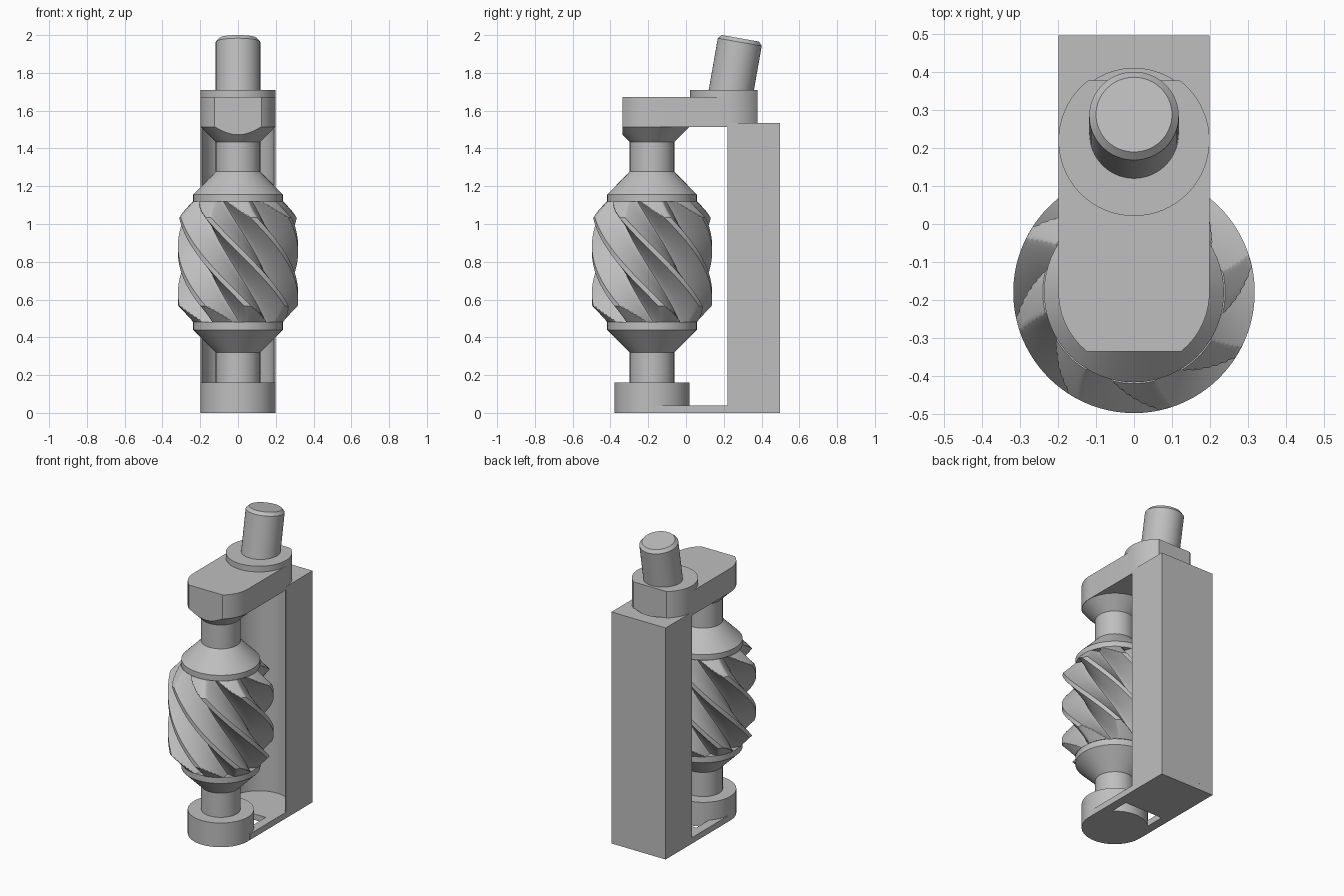
import bpy, bmesh, math
from mathutils import Matrix

if "Cube" in bpy.data.objects:
    bpy.data.objects.remove(bpy.data.objects["Cube"])

steel = bpy.data.materials.new("plain grey")
steel.use_nodes = True
GREY = (0.52, 0.52, 0.52, 1)
steel.diffuse_color = GREY
steel.node_tree.nodes["Principled BSDF"].inputs["Base Color"].default_value = GREY

AXIS_Y, BOSS_Y = -0.18, 0.22     # gear shaft and crank boss centres
R, BACK_Y = 0.199, 0.497
SEG = 64


def finish(name, bm, clips=()):
    """Trim with (point_y, direction) planes, then make the object."""
    for y, side in clips:
        geom = bm.verts[:] + bm.edges[:] + bm.faces[:]
        cut = bmesh.ops.bisect_plane(bm, geom=geom, plane_co=(0, y, 0),
                                     plane_no=(0, side, 0), clear_outer=True)
        edges = [e for e in cut["geom_cut"] if isinstance(e, bmesh.types.BMEdge)]
        bmesh.ops.edgeloop_fill(bm, edges=edges)
    bmesh.ops.recalc_face_normals(bm, faces=bm.faces)
    mesh = bpy.data.meshes.new(name)
    bm.to_mesh(mesh)
    bm.free()
    mesh.materials.append(steel)
    ob = bpy.data.objects.new(name, mesh)
    bpy.context.collection.objects.link(ob)
    bpy.ops.object.select_all(action="DESELECT")
    ob.select_set(True)
    bpy.context.view_layer.objects.active = ob
    bpy.ops.object.shade_smooth_by_angle(angle=math.radians(25))
    return ob


def loft(bm, rings):
    """Skin closed rings of points and cap both ends."""
    loops = [[bm.verts.new(p) for p in ring] for ring in rings]
    for a, b in zip(loops, loops[1:]):
        n = len(a)
        for i in range(n):
            j = (i + 1) % n
            bm.faces.new((a[i], a[j], b[j], b[i]))
    bm.faces.new(loops[0][::-1])
    bm.faces.new(loops[-1])


def arc(r, y, start, end, steps=SEG // 2):
    """Points on an arc, from start to end in half turns."""
    angles = [math.pi * (start + (end - start) * i / steps) for i in range(steps + 1)]
    return [(r * math.cos(a), y + r * math.sin(a)) for a in angles]


def extruded(name, outline, z0, z1, clips=()):
    bm = bmesh.new()
    loft(bm, [[(x, y, z) for x, y in outline] for z in (z0, z1)])
    return finish(name, bm, clips)


def turned(name, profile, y, clips=()):
    bm = bmesh.new()
    loft(bm, [[(px, py, z) for px, py in arc(r, y, 0, 2, SEG)[:-1]] for r, z in profile])
    return finish(name, bm, clips)


# Frame: pillar with a half-round channel, thin foot plate with an opening, round foot
channel = arc(0.19, BOSS_Y, 1, 0)
extruded("pillar", [(-R, BOSS_Y)] + channel + [(R, BOSS_Y), (R, BACK_Y), (-R, BACK_Y)],
         0.04, 1.535)
half = [(R, BACK_Y), (R, -0.16), (0.14, -0.16), (0.14, 0.09)]
extruded("foot_plate", half + [(-x, y) for x, y in reversed(half)], 0, 0.04)
turned("round_foot", [(R, 0), (R, 0.16)], AXIS_Y)

# Shaft with cones and collars
SHAFT, COLLAR = 0.118, 0.237
turned("shaft", [(SHAFT, 0.16), (SHAFT, 0.32), (COLLAR, 0.44), (COLLAR, 0.48),
                 (SHAFT, 0.481), (SHAFT, 1.119), (COLLAR, 1.12), (COLLAR, 1.157),
                 (SHAFT, 1.277), (SHAFT, 1.44)], AXIS_Y)
turned("top_cone", [(SHAFT, 1.435), (R, 1.515)], AXIS_Y, [(-0.336, -1)])

# Top arm: rounded bar trimmed flat at both ends
extruded("top_arm", arc(R, BOSS_Y, 0, 1) + arc(R, AXIS_Y, 1, 2), 1.513, 1.672,
         [(-0.336, -1), (0.378, 1)])
turned("arm_boss", [(R, 1.513), (R, 1.71)], BOSS_Y, [(0.378, 1)])

# Tilted pin with chamfered end
pin = turned("tilted_pin", [(SHAFT, -0.04), (SHAFT, 0.257), (0.1, 0.277)], 0)
pin.matrix_world = (Matrix.Translation((0, 0.24, 1.71))
                    @ Matrix.Rotation(math.radians(-10), 4, "X"))

# Helical gear: eight vee-gapped teeth twisted along the shaft
TEETH, TIP, ROOT, LEAD, STEPS, FLANK = 8, 0.318, 0.2, 2.0, 96, 12
LOW, HIGH = 0.48, 1.12
tooth = [(-0.07, TIP), (0.07, TIP)]
for i in range(1 - FLANK, FLANK):
    s = i / FLANK
    tooth.append((0.5 + 0.43 * s, ROOT + (TIP - ROOT) * abs(s) ** 1.3))
rings = []
for i in range(STEPS + 1):
    z = LOW + (HIGH - LOW) * i / STEPS
    limit = 0.24 + 0.9 * min(z - LOW, HIGH - z)
    phase = math.radians(14) - math.tau * (z - 1.04) / LEAD
    ring = []
    for k in range(TEETH):
        for t, r in tooth:
            a = phase + math.tau * (k + t) / TEETH
            r = min(r, limit)
            ring.append((r * math.cos(a), AXIS_Y + r * math.sin(a), z))
    rings.append(ring)
gear = bmesh.new()
loft(gear, rings)
finish("helical_gear", gear)
